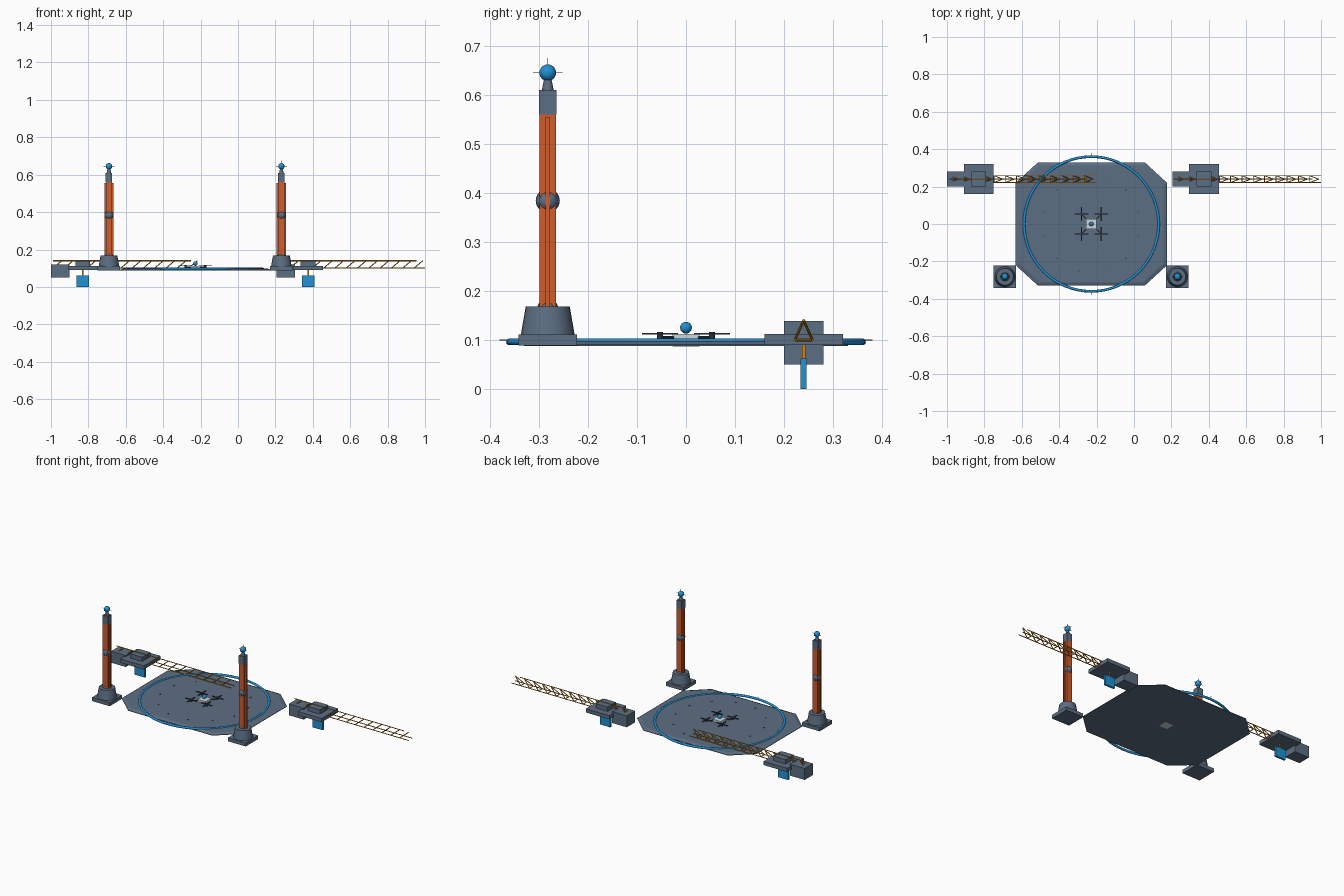
import bpy, bmesh, math
from mathutils import Vector, Matrix

if "Cube" in bpy.data.objects:
    bpy.data.objects.remove(bpy.data.objects["Cube"], do_unlink=True)


def material(name, srgb):
    lin = [((c / 255 + 0.055) / 1.055) ** 2.4 for c in srgb]
    m = bpy.data.materials.new(name)
    m.use_nodes = True
    m.diffuse_color = (*lin, 1)
    m.node_tree.nodes["Principled BSDF"].inputs["Base Color"].default_value = (*lin, 1)
    return m


STEEL = material("slate steel", (92, 110, 130))
DARK = material("dark steel", (58, 68, 80))
BLUE = material("bright blue", (33, 146, 212))
ORANGE = material("burnt orange", (208, 92, 44))
GOLD = material("golden yellow", (200, 132, 32))
WHITE = material("pale grey", (205, 215, 222))


def finish(name, bm, mat, smooth=False):
    bmesh.ops.recalc_face_normals(bm, faces=bm.faces)
    mesh = bpy.data.meshes.new(name)
    bm.to_mesh(mesh)
    bm.free()
    mesh.materials.append(mat)
    ob = bpy.data.objects.new(name, mesh)
    bpy.context.collection.objects.link(ob)
    if smooth:
        bpy.ops.object.select_all(action="DESELECT")
        ob.select_set(True)
        bpy.context.view_layer.objects.active = ob
        bpy.ops.object.shade_smooth_by_angle(angle=math.radians(40))
    return ob


def add_box(bm, centre, size):
    bmesh.ops.create_cube(bm, size=1, matrix=Matrix.Translation(centre) @ Matrix.Diagonal((*size, 1)))


def add_rod(bm, a, b, r, sides=6):
    a, b = Vector(a), Vector(b)
    d = b - a
    mat = Matrix.Translation((a + b) / 2) @ d.to_track_quat("Z", "Y").to_matrix().to_4x4()
    bmesh.ops.create_cone(bm, cap_ends=True, segments=sides, radius1=r, radius2=r, depth=d.length, matrix=mat)


def box(name, centre, size, mat):
    bm = bmesh.new()
    add_box(bm, centre, size)
    return finish(name, bm, mat)


def cone(name, x, y, z0, z1, r0, r1, mat):
    bm = bmesh.new()
    bmesh.ops.create_cone(bm, cap_ends=True, segments=24, radius1=r0, radius2=r1, depth=z1 - z0,
                          matrix=Matrix.Translation((x, y, (z0 + z1) / 2)))
    return finish(name, bm, mat, True)


def ball(name, centre, r, mat):
    bm = bmesh.new()
    bmesh.ops.create_uvsphere(bm, u_segments=20, v_segments=12, radius=r, matrix=Matrix.Translation(centre))
    return finish(name, bm, mat, True)


CX = -0.228  # platform centre


# Eight-sided platform with a sloped rim
def platform():
    bm = bmesh.new()
    rings = []
    for z, inset in ((0.088, 0), (0.091, 0), (0.098, 0.018)):
        hx, hy = 0.405 - inset, 0.33 - inset
        sx, sy = 0.285 - inset * 0.5, 0.22 - inset * 0.5
        pts = [(hx, -sy), (hx, sy), (sx, hy), (-sx, hy), (-hx, sy), (-hx, -sy), (-sx, -hy), (sx, -hy)]
        rings.append([bm.verts.new((CX + x, y, z)) for x, y in pts])
    for low, high in zip(rings, rings[1:]):
        for i in range(8):
            j = (i + 1) % 8
            bm.faces.new((low[i], low[j], high[j], high[i]))
    bm.faces.new(rings[0])
    bm.faces.new(rings[-1])
    finish("platform", bm, STEEL)


platform()

# Blue ring lying on the platform
bpy.ops.mesh.primitive_torus_add(major_segments=64, minor_segments=10, major_radius=0.36,
                                 minor_radius=0.007, location=(CX, 0, 0.096))
ring = bpy.context.object
ring.name = "landing_ring"
ring.data.materials.append(BLUE)
bpy.ops.object.shade_smooth()

# Thin pointers at the ring ends and small studs on the deck
bm = bmesh.new()
for s in (-1, 1):
    add_rod(bm, (CX, s * 0.36, 0.1), (CX, s * 0.38, 0.1), 0.001)
for i in range(12):
    a = math.tau * (i + 0.5) / 12
    add_box(bm, (CX + 0.26 * math.cos(a), 0.26 * math.sin(a), 0.098), (0.007, 0.007, 0.004))
finish("deck_studs", bm, DARK)

# Small rotor craft in the middle
box("craft_body", (CX, 0, 0.0995), (0.056, 0.056, 0.025), WHITE)
ball("craft_dome", (CX, 0, 0.125), 0.012, BLUE)
bm = bmesh.new()
for sx in (-1, 1):
    add_rod(bm, (CX - 0.053 * sx, -0.053, 0.105), (CX + 0.053 * sx, 0.053, 0.105), 0.003)
    for sy in (-1, 1):
        x, y = CX + 0.053 * sx, 0.053 * sy
        add_rod(bm, (x, y, 0.102), (x, y, 0.116), 0.006, 10)
        add_box(bm, (x, y, 0.113), (0.074, 0.007, 0.003))
        add_box(bm, (x, y, 0.113), (0.007, 0.074, 0.003))
finish("craft_rotors", bm, DARK)


# Beacon tower
def tower(side, x):
    y = -0.282
    box(side + "_tower_foot", (x, y, 0.1), (0.12, 0.12, 0.022), STEEL)
    cone(side + "_tower_base", x, y, 0.11, 0.168, 0.055, 0.045, STEEL)
    ball(side + "_tower_collar", (x, y, 0.162), 0.022, STEEL)
    box(side + "_tower_column", (x, y, 0.362), (0.034, 0.034, 0.396), ORANGE)
    box(side + "_tower_ribs", (x, y, 0.36), (0.05, 0.009, 0.39), ORANGE)
    ball(side + "_tower_joint", (x, y, 0.384), 0.0245, STEEL)
    box(side + "_tower_head", (x, y, 0.585), (0.035, 0.035, 0.05), STEEL)
    cone(side + "_tower_neck", x, y, 0.61, 0.635, 0.012, 0.007, STEEL)
    ball(side + "_beacon", (x, y, 0.645), 0.017, BLUE)
    spikes = bmesh.new()
    for axis in (Vector((1, 0, 0)), Vector((0, 1, 0)), Vector((0, 0, 1))):
        c = Vector((x, y, 0.645))
        add_rod(spikes, c - axis * 0.03, c + axis * 0.03, 0.001)
    finish(side + "_beacon_spikes", spikes, DARK)


# Crane with a three-chord lattice boom
def crane(side, x):
    y = 0.24
    box(side + "_crane_slab", (x, y, 0.101), (0.16, 0.16, 0.023), STEEL)
    box(side + "_crane_cab", (x, y, 0.125), (0.08, 0.08, 0.028), STEEL)
    box(side + "_counterweight", (x - 0.12, y, 0.085), (0.1, 0.08, 0.07), STEEL)
    box(side + "_hook_stem", (x, y, 0.075), (0.007, 0.007, 0.034), GOLD)
    box(side + "_hook_block", (x, y, 0.031), (0.068, 0.012, 0.062), BLUE)
    boom = bmesh.new()
    start, end, bays, r = x - 0.16, x + 0.625, 13, 0.0027
    step = (end - start) / bays
    top, low = 0.14, 0.1
    add_rod(boom, (start, y, top), (end - 0.045, y, top), r)
    for s in (-1, 1):
        add_rod(boom, (start, y + s * 0.018, low), (end, y + s * 0.018, low), r)
    for i in range(bays):
        a = start + i * step
        for s in (-1, 1):
            add_rod(boom, (a, y + s * 0.018, low), (a + 0.048, y, top), r)
        add_rod(boom, (a, y - 0.018, low), (a, y + 0.018, low), r)
    finish(side + "_crane_boom", boom, GOLD)


for side, tower_x, crane_x in (("right", -0.69, -0.83), ("left", 0.232, 0.375)):
    tower(side, tower_x)
    crane(side, crane_x)
